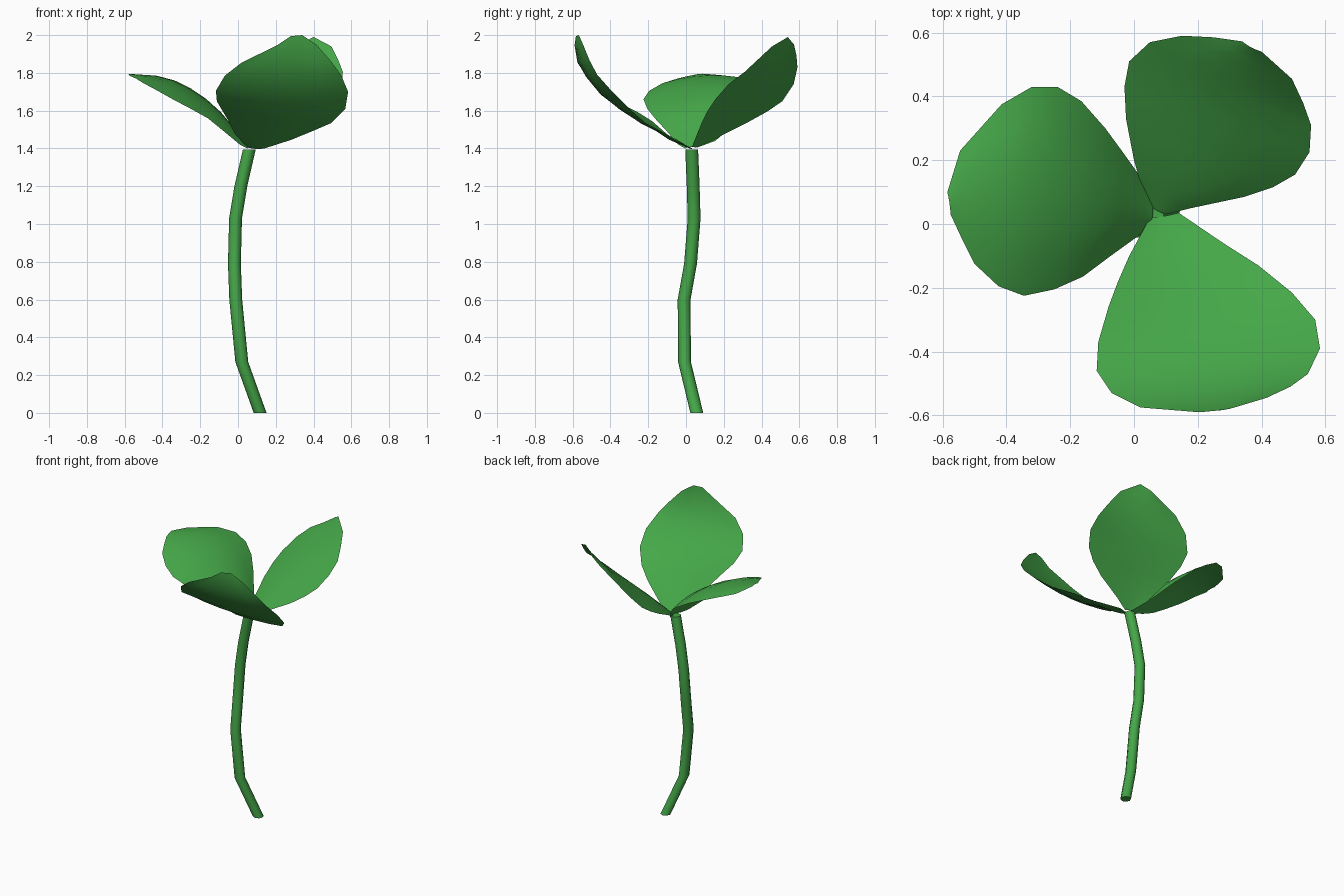
import bpy, math
from mathutils import Vector

green = bpy.data.materials.new("leaf green")
green.diffuse_color = (0.06, 0.39, 0.066, 1)


def add_mesh(name, verts, faces):
    me = bpy.data.meshes.new(name)
    me.from_pydata(verts, [], faces)
    me.materials.append(green)
    ob = bpy.data.objects.new(name, me)
    bpy.context.collection.objects.link(ob)
    bpy.ops.object.select_all(action='DESELECT')
    ob.select_set(True)
    bpy.context.view_layer.objects.active = ob
    bpy.ops.object.shade_smooth_by_angle(angle=math.radians(50))
    return ob


# Stem: octagonal rings along a gently bent path
path = [(.117, .057, 0), (.02, -.008, .27), (-.012, -.010, .6), (-.019, .024, .79),
        (-.013, .043, 1.03), (.015, .038, 1.2), (.06, .03, 1.395)]
N, R = 8, 0.034
verts = [(x + R * math.cos(2 * math.pi * k / N), y + R * math.sin(2 * math.pi * k / N), z)
         for x, y, z in path for k in range(N)]
faces = [(i * N + k, i * N + (k + 1) % N, (i + 1) * N + (k + 1) % N, (i + 1) * N + k)
         for i in range(len(path) - 1) for k in range(N)]
faces += [tuple(reversed(range(N))), tuple(range((len(path) - 1) * N, len(path) * N))]
add_mesh("stem", verts, faces)


# Leaf: rows between two edge curves, cupped (or arched if negative) from base to tip
def leaf(name, side_a, side_b, cup_base, cup_tip, across=6):
    a, b = [Vector(p) for p in side_a], [Vector(p) for p in side_b]
    mid = [(p + q) / 2 for p, q in zip(a, b)]
    n = len(a)
    verts = []
    for i in range(n):
        along = mid[min(i + 1, n - 1)] - mid[max(i - 1, 0)]
        nor = (b[i] - a[i]).cross(along).normalized()
        if nor.z < 0:
            nor.negate()
        s = i / (n - 1)
        depth = (cup_base * (1 - s) + cup_tip * s) * (b[i] - a[i]).length
        for k in range(across + 1):
            t = k / across
            verts.append(a[i].lerp(b[i], t) - nor * depth * 4 * t * (1 - t))
    w = across + 1
    faces = [(i * w + k, i * w + k + 1, (i + 1) * w + k + 1, (i + 1) * w + k)
             for i in range(n - 1) for k in range(across)]
    ob = add_mesh(name, verts, faces)
    if ob.data.polygons[len(faces) // 2].normal.z < 0:
        ob.data.flip_normals()


leaf("left_leaf",
     [(.05, -.005, 1.40), (.01, -.04, 1.42), (-.08, -.105, 1.495), (-.16, -.165, 1.56),
      (-.25, -.205, 1.61), (-.345, -.225, 1.66), (-.425, -.195, 1.705), (-.5, -.125, 1.745),
      (-.54, -.045, 1.77), (-.575, .03, 1.785)],
     [(.06, .06, 1.405), (.015, .155, 1.44), (-.035, .225, 1.50), (-.09, .30, 1.56),
      (-.165, .385, 1.63), (-.24, .43, 1.685), (-.32, .43, 1.73), (-.415, .375, 1.76),
      (-.545, .23, 1.78), (-.585, .10, 1.795)], -0.11, -0.06)

leaf("front_leaf",
     [(.05, .02, 1.405), (-.015, -.1, 1.475), (-.05, -.18, 1.545), (-.08, -.26, 1.595),
      (-.112, -.37, 1.65), (-.117, -.46, 1.705), (-.07, -.53, 1.785), (.02, -.575, 1.855),
      (.205, -.59, 1.945), (.28, -.583, 1.995)],
     [(.14, .035, 1.40), (.28, -.06, 1.445), (.39, -.13, 1.49), (.495, -.215, 1.535),
      (.568, -.3, 1.61), (.583, -.39, 1.7), (.545, -.47, 1.79), (.49, -.51, 1.865),
      (.415, -.545, 1.95), (.34, -.567, 2.0)], 0.06, 0.02)

leaf("back_leaf",
     [(.06, .05, 1.405), (.02, .13, 1.435), (0, .2, 1.475), (-.025, .33, 1.54),
      (-.03, .43, 1.595), (-.015, .51, 1.65), (.05, .57, 1.74), (.15, .59, 1.83),
      (.25, .585, 1.89), (.34, .572, 1.95)],
     [(.10, .03, 1.405), (.18, .05, 1.455), (.345, .085, 1.54), (.435, .115, 1.60),
      (.505, .155, 1.66), (.55, .225, 1.74), (.555, .31, 1.805), (.53, .38, 1.87),
      (.495, .455, 1.94), (.40, .54, 1.99)], -0.06, -0.05)
